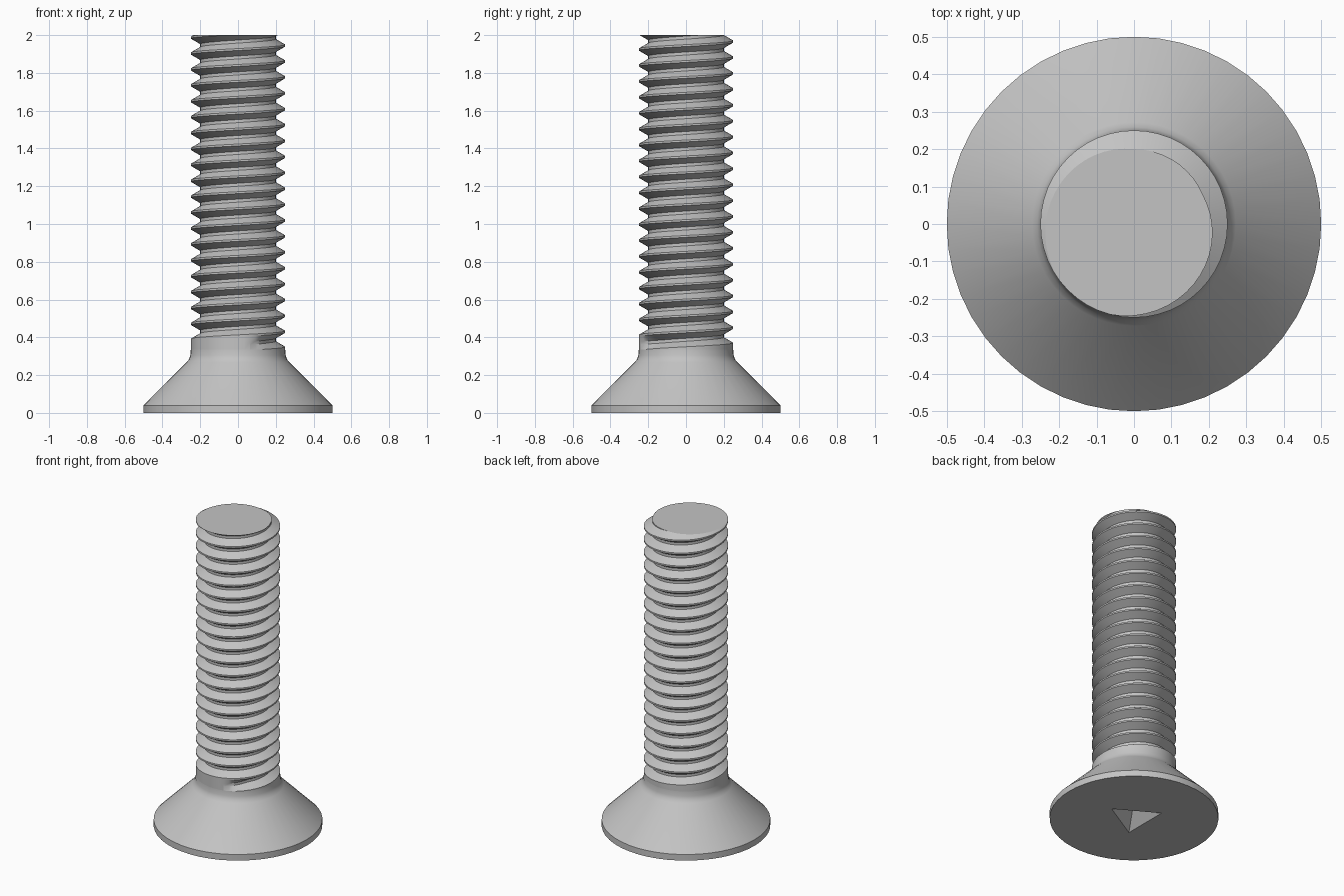
import bpy, bmesh, math

cube = bpy.data.objects.get("Cube")
if cube:
    bpy.data.objects.remove(cube)

SEG = 48                  # sides of every round part
TAU = 2 * math.pi
MAJOR, DEPTH = 0.25, 0.05
PITCH = 0.0842
BASE, TOP = 0.335, 2.0    # ends of the threaded shank
CREST, ROOT = 0.005, 0.034  # offsets where a flank starts and ends
START = math.radians(-75)   # where the groove runs out above the head

steel = bpy.data.materials.new("grey_steel")
steel.use_nodes = True
steel.diffuse_color = (0.55, 0.55, 0.55, 1)
steel.node_tree.nodes["Principled BSDF"].inputs["Base Color"].default_value = (0.55, 0.55, 0.55, 1)


def finish(bm, name):
    bmesh.ops.remove_doubles(bm, verts=bm.verts, dist=1e-5)
    bmesh.ops.recalc_face_normals(bm, faces=bm.faces)
    mesh = bpy.data.meshes.new(name)
    bm.to_mesh(mesh)
    bm.free()
    mesh.materials.append(steel)
    obj = bpy.data.objects.new(name, mesh)
    bpy.context.collection.objects.link(obj)
    bpy.ops.object.select_all(action='DESELECT')
    obj.select_set(True)
    bpy.context.view_layer.objects.active = obj
    bpy.ops.object.shade_smooth_by_angle(angle=math.radians(30))
    return obj


def polar(r, a, z):
    return (r * math.cos(a), r * math.sin(a), z)


# Countersunk head: lathed profile with a small fillet under the shank
bm = bmesh.new()
profile = [(0.5, 0), (0.5, 0.04), (0.272, 0.268), (0.259, 0.284), (0.252, 0.305), (MAJOR, BASE)]
rings = [[bm.verts.new(polar(r, TAU * i / SEG, z)) for i in range(SEG)] for r, z in profile]
for low, high in zip(rings, rings[1:]):
    for i in range(SEG):
        j = (i + 1) % SEG
        bm.faces.new((low[i], low[j], high[j], high[i]))

# Flat head face around a three-sided tapered socket
corners = [bm.verts.new(polar(0.173, TAU * k / 3, 0)) for k in range(3)]
apex = bm.verts.new((0, 0, 0.12))
for i in range(SEG):
    j = (i + 1) % SEG
    a, b = (corners[math.floor(3 * n / SEG + 0.5) % 3] for n in (i, j))
    bm.faces.new((rings[0][j], rings[0][i], a))
    if a != b:
        bm.faces.new((rings[0][j], a, b))
for k in range(3):
    bm.faces.new((corners[k], corners[(k + 1) % 3], apex))
finish(bm, "countersunk_head")


# Threaded shank: helical columns, cut flat at both ends
def thread_radius(s, fade):
    if s <= 0:
        return MAJOR
    d = abs((s + PITCH / 2) % PITCH - PITCH / 2)
    groove = DEPTH * min(max((d - CREST) / (ROOT - CREST), 0), 1)
    return MAJOR - groove * (fade if s < PITCH else 1)


offsets = [n * PITCH + o for n in range(22) for o in (-ROOT, -CREST, CREST, ROOT)]
bm = bmesh.new()
columns = []
for c in range(SEG + 1):
    angle = START + TAU * c / SEG
    lead = 0.345 + PITCH * angle / TAU
    fade = min(1, (angle - START) / 0.6)
    heights = [BASE] + [min(max(lead + s, BASE), TOP) for s in offsets]
    columns.append([bm.verts.new(polar(thread_radius(z - lead, fade), angle, z)) for z in heights])
for left, right in zip(columns, columns[1:]):
    for i in range(len(left) - 1):
        bm.faces.new((left[i], right[i], right[i + 1], left[i + 1]))
bm.faces.new([col[-1] for col in columns[:-1]])
finish(bm, "threaded_shank")
